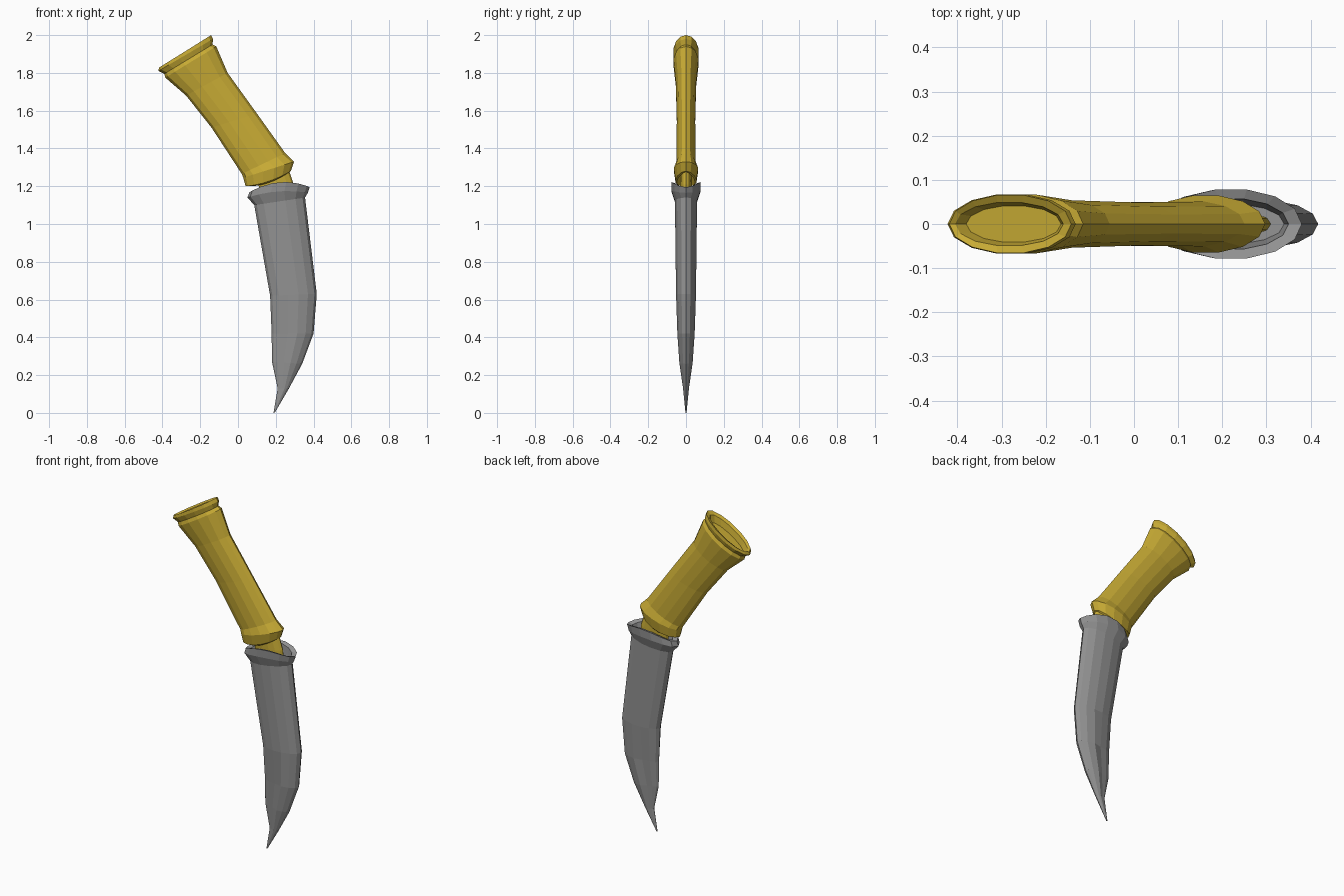
import bpy, bmesh, math
from mathutils import Vector

if "Cube" in bpy.data.objects:
    bpy.data.objects.remove(bpy.data.objects["Cube"])

SIDES = 14


def material(name, rgb):
    mat = bpy.data.materials.new(name)
    mat.use_nodes = True
    mat.diffuse_color = (*rgb, 1)
    mat.node_tree.nodes["Principled BSDF"].inputs["Base Color"].default_value = (*rgb, 1)
    return mat


def ring(bm, left, right, depth, bow=0, thin=1):
    """Oval section between two edge points; bow lifts the middle, thin narrows the -x half."""
    a, b = Vector((left[0], 0, left[1])), Vector((right[0], 0, right[1]))
    verts = []
    for i in range(SIDES):
        t = math.tau * i / SIDES
        c, s = math.cos(t), math.sin(t)
        p = (a + b) / 2 + (b - a) / 2 * c
        p.y = depth * s * (thin if c < -0.1 else 1)
        p.z += bow * s * s
        verts.append(bm.verts.new(p))
    return verts


def loft(name, sections, mat):
    """Skin a row of sections and cap both ends."""
    bm = bmesh.new()
    rings = [ring(bm, *s) for s in sections]
    for lo, hi in zip(rings, rings[1:]):
        for i in range(SIDES):
            j = (i + 1) % SIDES
            bm.faces.new((lo[i], lo[j], hi[j], hi[i]))
    bm.faces.new(rings[0])
    bm.faces.new(rings[-1])
    bmesh.ops.recalc_face_normals(bm, faces=bm.faces)
    mesh = bpy.data.meshes.new(name)
    bm.to_mesh(mesh)
    bm.free()
    mesh.materials.append(mat)
    obj = bpy.data.objects.new(name, mesh)
    bpy.context.collection.objects.link(obj)
    return obj


gold = material("gold", (0.58, 0.41, 0.035))
steel = material("steel grey", (0.29, 0.29, 0.29))

# Curved sheath, tip to flared mouth, then down the inside
loft("sheath", [
    ((0.188, 0.0), (0.196, 0.003), 0.003),
    ((0.21, 0.13), (0.27, 0.13), 0.016, 0, 0.8),
    ((0.18, 0.27), (0.34, 0.26), 0.036, 0, 0.6),
    ((0.178, 0.42), (0.4, 0.42), 0.047, 0, 0.75),
    ((0.17, 0.62), (0.417, 0.63), 0.054),
    ((0.086, 1.1), (0.355, 1.14), 0.06),
    ((0.05, 1.14), (0.37, 1.165), 0.078, 0.02),
    ((0.06, 1.168), (0.38, 1.195), 0.08, 0.04),
    ((0.09, 1.17), (0.35, 1.19), 0.058, 0.035),
    ((0.11, 1.08), (0.34, 1.1), 0.045),
], steel)

# Grip with lower collar, waist and flared, hollow pommel
loft("grip", [
    ((0.1, 1.25), (0.25, 1.3), 0.035),
    ((0.07, 1.2), (0.265, 1.27), 0.048, -0.015),
    ((0.04, 1.2), (0.28, 1.28), 0.056, -0.015),
    ((0.028, 1.245), (0.297, 1.33), 0.066),
    ((0.02, 1.265), (0.25, 1.375), 0.052),
    ((-0.14, 1.51), (0.1, 1.585), 0.05),
    ((-0.275, 1.68), (-0.055, 1.8), 0.055),
    ((-0.385, 1.775), (-0.115, 1.94), 0.068),
    ((-0.39, 1.795), (-0.135, 1.95), 0.06),
    ((-0.422, 1.81), (-0.132, 1.98), 0.069),
    ((-0.418, 1.828), (-0.142, 2.0), 0.067),
    ((-0.405, 1.825), (-0.16, 1.98), 0.05),
    ((-0.38, 1.8), (-0.165, 1.935), 0.042),
], gold)

# Short tang entering the sheath mouth
loft("tang", [
    ((0.13, 1.085), (0.31, 1.1), 0.03),
    ((0.11, 1.2), (0.295, 1.21), 0.032),
    ((0.1, 1.27), (0.265, 1.3), 0.033),
], gold)
